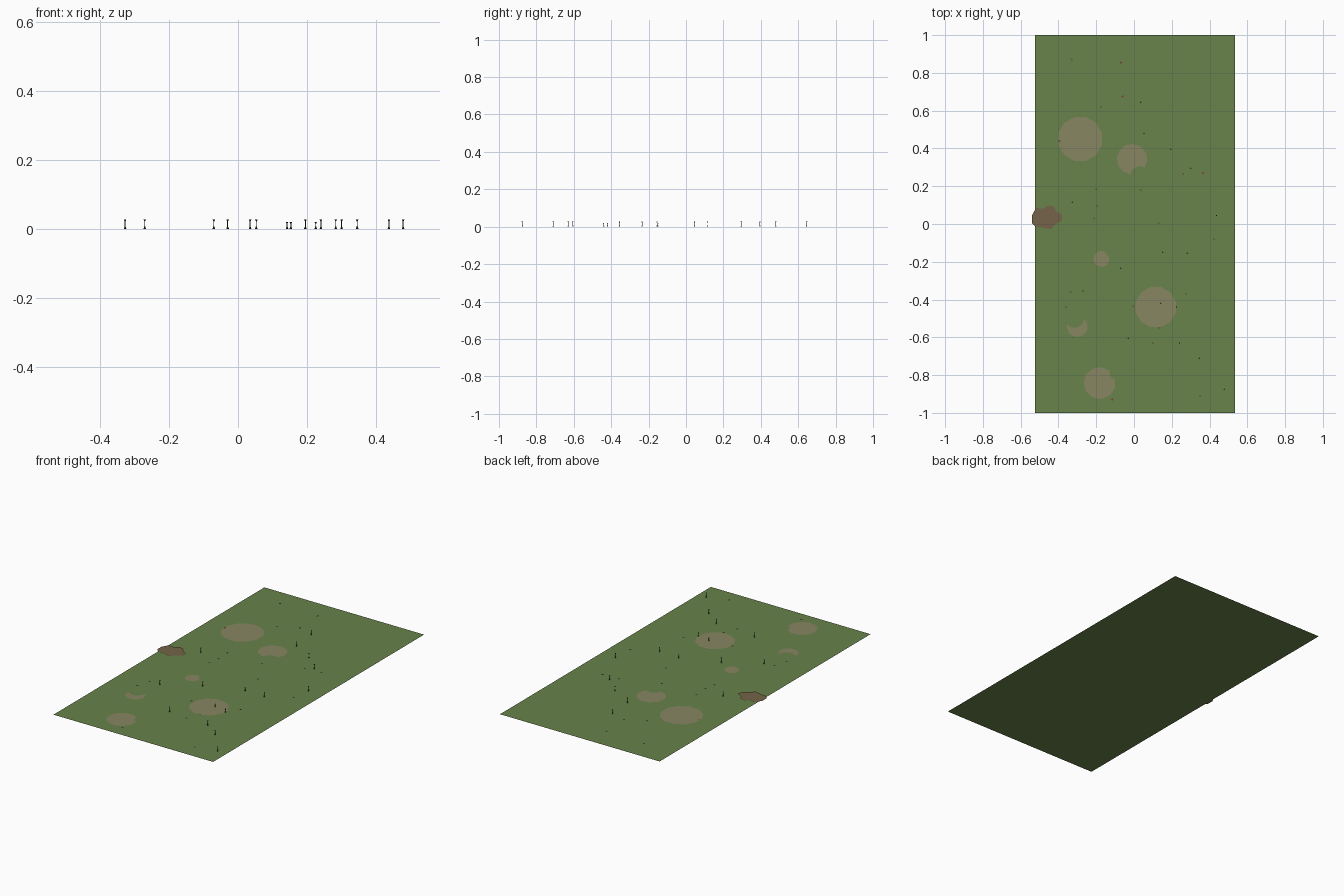
import bpy, bmesh, math

if "Cube" in bpy.data.objects:
    bpy.data.objects.remove(bpy.data.objects["Cube"])


def material(name, rgb):
    m = bpy.data.materials.new(name)
    m.diffuse_color = (*rgb, 1)
    m.use_nodes = True
    m.node_tree.nodes["Principled BSDF"].inputs["Base Color"].default_value = m.diffuse_color
    return m


GRASS = material("grass green", (0.138, 0.223, 0.07))
SAND = material("dry sand", (0.246, 0.238, 0.122))
SOIL = material("brown soil", (0.178, 0.127, 0.065))
STEM = material("dark green", (0.02, 0.045, 0.012))
RED = material("red petal", (0.22, 0.05, 0.03))
LEAF = material("leaf brown", (0.13, 0.12, 0.04))


def sheet(name, points, z, mat):
    """One flat polygon at height z."""
    bm = bmesh.new()
    f = bm.faces.new([bm.verts.new((x, y, z)) for x, y in points])
    f.normal_update()
    if f.normal.z < 0:
        f.normal_flip()
    bmesh.ops.triangulate(bm, faces=bm.faces[:])
    finish(name, bm, mat)


def finish(name, bm, mat):
    me = bpy.data.meshes.new(name)
    bm.to_mesh(me)
    bm.free()
    me.materials.append(mat)
    bpy.context.collection.objects.link(bpy.data.objects.new(name, me))


def arc(cx, cy, r, a0, a1, n):
    return [(cx + r * math.cos(a0 + (a1 - a0) * i / n),
             cy + r * math.sin(a0 + (a1 - a0) * i / n)) for i in range(n + 1)]


def patch(name, cx, cy, R, bite=None):
    """Low-sided disc, optionally with a round bite taken out of its edge."""
    if bite is None:
        pts = arc(cx, cy, R, math.pi / 12, math.pi * 25 / 12, 12)[:-1]
    else:
        bx, by, r = bite
        d = math.hypot(bx - cx, by - cy)
        a = math.atan2(by - cy, bx - cx)
        h = math.acos((R * R + d * d - r * r) / (2 * R * d))
        b = math.acos((r * r + d * d - R * R) / (2 * r * d))
        pts = arc(cx, cy, R, a + h, a + 2 * math.pi - h, 10)
        pts += arc(bx, by, r, a + math.pi + b, a + math.pi - b, 5)[1:-1]
    sheet(name, pts, 0.003, SAND)


# lawn
sheet("lawn", [(-0.525, -1), (0.535, -1), (0.535, 1), (-0.525, 1)], 0, GRASS)

# bare patches
patch("bare_patch_1", -0.285, 0.45, 0.12)
patch("bare_patch_2", 0.115, -0.44, 0.11)
patch("bare_patch_3", -0.01, 0.343, 0.081, (0.03, 0.255, 0.05))
patch("bare_patch_4", -0.172, -0.185, 0.043, (-0.13, -0.15, 0.02))
patch("bare_patch_5", -0.30, -0.543, 0.055, (-0.315, -0.50, 0.05))
patch("bare_patch_6", -0.182, -0.842, 0.085, (-0.10, -0.79, 0.03))

# soil spot overlapping the left edge
sheet("soil_spot", [(-0.54, 0.005), (-0.52, -0.015), (-0.48, -0.02), (-0.44, -0.028),
                    (-0.415, 0), (-0.385, 0.015), (-0.38, 0.05), (-0.41, 0.065),
                    (-0.425, 0.092), (-0.455, 0.098), (-0.48, 0.08), (-0.515, 0.085),
                    (-0.53, 0.065), (-0.54, 0.045)], 0.004, SOIL)

# thin sprouts: slim stem with flared foot and small head
bm = bmesh.new()
sprouts = [(0.035, 0.645), (0.053, 0.48), (0.195, 0.395), (0.30, 0.295), (-0.327, 0.115),
           (0.437, 0.045), (-0.07, -0.235), (-0.27, -0.355), (0.153, -0.15), (0.142, -0.42),
           (0.225, -0.44), (0.24, -0.63), (-0.03, -0.605), (0.345, -0.71),
           (0.478, -0.875), (0.283, -0.155)]
for x, y in sprouts:
    top = 0.021 if x in (0.153, 0.142, 0.225) else 0.028
    rings = [[bm.verts.new((x + r * math.cos(k * math.pi / 2), y + r * math.sin(k * math.pi / 2), z))
              for k in range(4)]
             for r, z in ((0.004, 0), (0.0012, 0.008), (0.0012, top - 0.006), (0.004, top))]
    for lo, hi in zip(rings, rings[1:]):
        for k in range(4):
            bm.faces.new((lo[k], lo[k - 3], hi[k - 3], hi[k]))
    bm.faces.new(rings[-1])
finish("sprouts", bm, STEM)

# fallen petals and leaves lying on the grass
petals = [(-0.07, 0.855), (-0.06, 0.675), (-0.395, 0.44), (0.365, 0.27), (-0.115, -0.93)]
leaves = [(-0.33, 0.87), (-0.175, 0.62), (0.26, 0.265), (-0.2, 0.185), (0.035, 0.18),
          (-0.195, 0.095), (-0.21, 0.03), (0.13, 0.005), (0.425, -0.08), (-0.335, -0.36),
          (-0.36, -0.44), (0.275, -0.37), (-0.005, -0.435), (0.135, -0.55),
          (0.1, -0.63), (0.35, -0.91)]
for name, spots, mat in (("fallen_petals", petals, RED), ("fallen_leaves", leaves, LEAF)):
    bm = bmesh.new()
    for x, y in spots:
        bm.faces.new([bm.verts.new((px, py, 0.005)) for px, py in
                      arc(x, y, 0.006, 0, 2 * math.pi, 6)[:-1]])
    finish(name, bm, mat)
